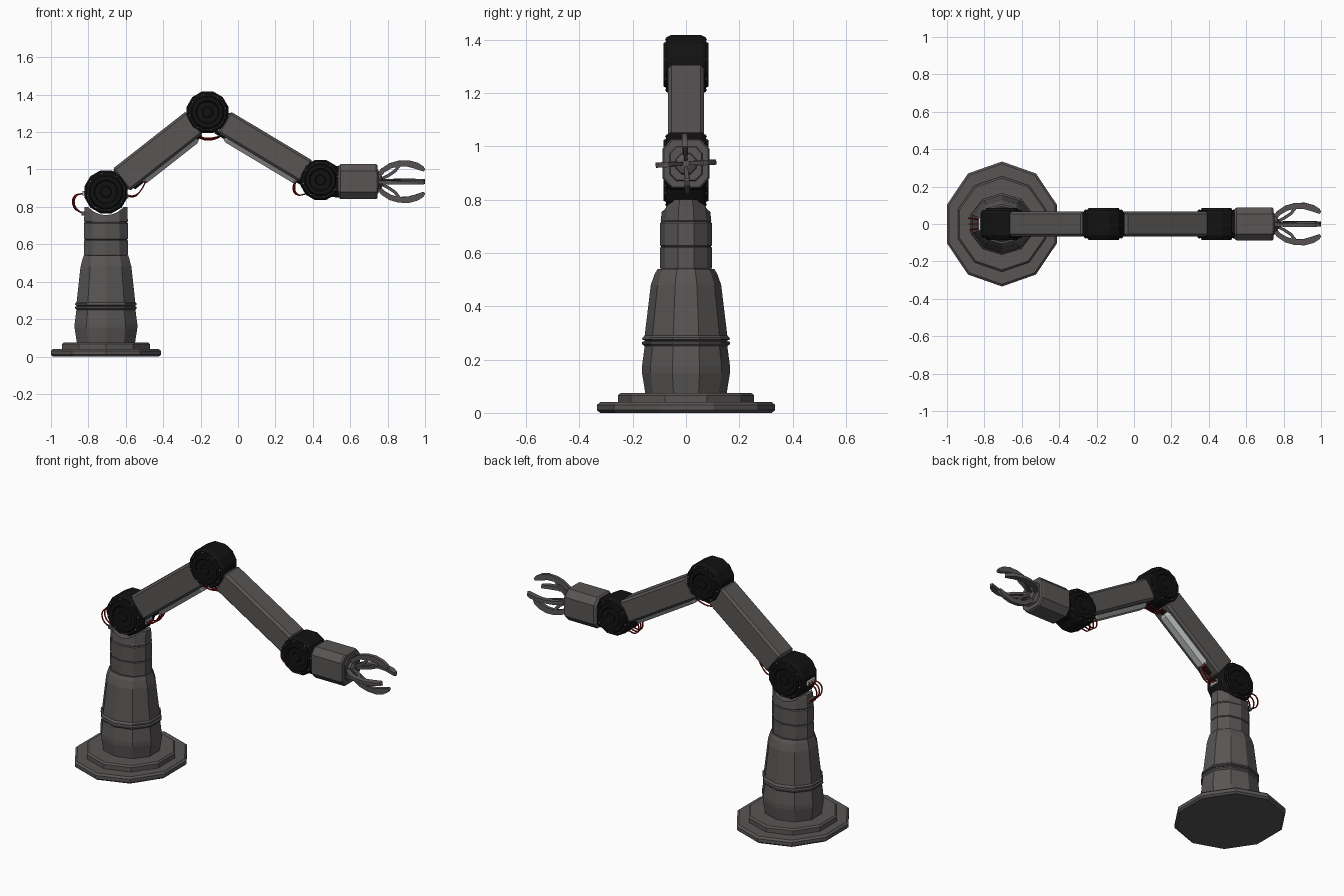
import bpy, bmesh
from math import sin, cos, pi, atan2, radians
from mathutils import Matrix, Vector

if "Cube" in bpy.data.objects:
    bpy.data.objects.remove(bpy.data.objects["Cube"])


def mat(name, rgb):
    m = bpy.data.materials.new(name)
    m.diffuse_color = (*rgb, 1)
    m.use_nodes = True
    m.node_tree.nodes["Principled BSDF"].inputs["Base Color"].default_value = m.diffuse_color
    return m


DARK = mat("dark_grey", (0.10, 0.09, 0.09))
BLACK = mat("black", (0.006, 0.006, 0.006))
LIGHT = mat("light_grey", (0.5, 0.52, 0.52))
RED = mat("red", (0.3, 0.005, 0.005))


def finish(name, bm, material, matrix=Matrix()):
    bmesh.ops.recalc_face_normals(bm, faces=bm.faces)
    me = bpy.data.meshes.new(name)
    bm.to_mesh(me)
    bm.free()
    me.materials.append(material)
    ob = bpy.data.objects.new(name, me)
    ob.matrix_world = matrix
    bpy.context.collection.objects.link(ob)
    return ob


def ngon(n, phase):
    return [(cos(phase + 2 * pi * i / n), sin(phase + 2 * pi * i / n)) for i in range(n)]


def loft(name, section, rings, material, matrix=Matrix()):
    """Stack a section scaled by (sx, sy) at each height z, capped at both ends."""
    bm = bmesh.new()
    loops = [[bm.verts.new((x * sx, y * sy, z)) for x, y in section] for sx, sy, z in rings]
    n = len(section)
    for a, b in zip(loops, loops[1:]):
        for i in range(n):
            bm.faces.new((a[i], a[(i + 1) % n], b[(i + 1) % n], b[i]))
    bm.faces.new(loops[0])
    bm.faces.new(loops[-1])
    return finish(name, bm, material, matrix)


def box(name, lo, hi, material, matrix=Matrix(), bevel=0.0):
    bm = bmesh.new()
    bmesh.ops.create_cube(bm, size=1)
    for v in bm.verts:
        v.co = [l + (c + 0.5) * (h - l) for c, l, h in zip(v.co, lo, hi)]
    ob = finish(name, bm, material, matrix)
    if bevel:
        m = ob.modifiers.new("bevel", 'BEVEL')
        m.width, m.segments = bevel, 1
    return ob


def wire(name, pts):
    cu = bpy.data.curves.new(name, 'CURVE')
    cu.dimensions = '3D'
    cu.bevel_depth, cu.bevel_resolution, cu.resolution_u = 0.004, 1, 6
    sp = cu.splines.new('BEZIER')
    sp.bezier_points.add(len(pts) - 1)
    for p, co in zip(sp.bezier_points, pts):
        p.co = co
        p.handle_left_type = p.handle_right_type = 'AUTO'
    cu.materials.append(RED)
    bpy.context.collection.objects.link(bpy.data.objects.new(name, cu))


SHOULDER = Vector((-0.706, 0, 0.88))
ELBOW = Vector((-0.163, 0, 1.306))
WRIST = Vector((0.441, 0, 0.944))
ten = ngon(10, pi / 2)
base = Matrix.Translation((-0.706, 0, 0))

# base plate and upper step
loft("base_plate", ten, [(.298, .322, 0), (.309, .334, .01), (.309, .334, .03), (.298, .322, .04)], DARK, base)
loft("base_step", ten, [(.247, .255, .04), (.247, .255, .066), (.238, .245, .075)], DARK, base)

# pedestal body with ring grooves
loft("pedestal", ten, [(.163, .152, .07), (.176, .165, .15), (.176, .165, .175), (.166, .155, .25),
                       (.173, .165, .258), (.173, .165, .266), (.162, .152, .27), (.173, .165, .276),
                       (.173, .163, .283), (.165, .155, .29), (.143, .132, .48), (.132, .118, .52),
                       (.125, .106, .54)], DARK, base)

# column with bands and a cradle cut for the shoulder
column = loft("column", ten, [(.119, .094, .535), (.123, .097, .545), (.123, .097, .62), (.119, .093, .624),
                              (.123, .097, .628), (.123, .097, .712), (.119, .093, .717), (.123, .095, .722),
                              (.121, .088, .775), (.121, .076, .80)], DARK, base)
lay = Matrix.Rotation(pi / 2, 4, 'X')
cutter = loft("cradle_cutter", ngon(24, 0), [(.124, .124, -.2), (.124, .124, .2)], DARK,
              Matrix.Translation(SHOULDER) @ lay)
cutter.hide_render = True
cutter.hide_set(True)
cut = column.modifiers.new("cradle", 'BOOLEAN')
cut.object, cut.operation, cut.solver = cutter, 'DIFFERENCE', 'EXACT'

# joint drums with raised caps and rim bolts
half = [(.115, .058), (.105, .075), (.09, .075), (.084, .085), (.064, .085), (.058, .078), (.03, .078), (.026, .082)]
for name, pos, k in (("shoulder", SHOULDER, 1.03), ("elbow", ELBOW, 1), ("wrist", WRIST, .97)):
    prof = [(r * k, r * k, -z) for r, z in reversed(half)] + [(r * k, r * k, z) for r, z in half]
    loft(name + "_joint", ngon(12, pi / 12), prof, BLACK, Matrix.Translation(pos) @ lay)
    bm = bmesh.new()
    for side in (-1, 1):
        for x, z in ngon(8, 0.2):
            bmesh.ops.create_icosphere(bm, subdivisions=1, radius=.004,
                                       matrix=Matrix.Translation((x * .097 * k, side * .075, z * .097 * k)))
    finish(name + "_bolts", bm, LIGHT, Matrix.Translation(pos))

# arm beams with a light actuator under each
tube = ngon(6, 0)
for name, a, b, h, start, d0, d1 in (("upper_arm", SHOULDER, ELBOW, .075, .1, .19, .56),
                                     ("forearm", ELBOW, WRIST, .067, .1, .15, .6)):
    d = b - a
    m = Matrix.Translation(a) @ Matrix.Rotation(-atan2(d.z, d.x), 4, 'Y')
    box(name, (start, -.067, -h), (d.length - .085, .067, h), DARK, m, .013)
    along = m @ Matrix.Translation((0, 0, -h)) @ Matrix.Rotation(pi / 2, 4, 'Y')
    sec = [(y, x) for x, y in tube]
    loft(name + "_actuator", sec, [(.018, .03, d0), (.026, .042, d0 + .015),
                                   (.026, .042, d1 - .015), (.018, .03, d1)], LIGHT, along)
    loft(name + "_actuator_rod", sec, [(.012, .018, d0 - .06), (.012, .018, d1 + .03)], BLACK, along)

# gripper body
G = Matrix.Translation((0, 0, .935)) @ Matrix.Rotation(pi / 2, 4, 'Y')
octo = [(1, -.6), (1, .6), (.6, 1), (-.6, 1), (-1, .6), (-1, -.6), (-.6, -1), (.6, -1)]
loft("wrist_collar", octo, [(.08, .072, .46), (.085, .077, .545)], BLACK, G)
loft("gripper_body", octo, [(.078, .072, .53), (.093, .088, .548), (.093, .088, .738), (.088, .083, .746),
                            (.065, .062, .746), (.062, .058, .752)], DARK, G)
loft("gripper_hub", ngon(8, pi / 8), [(.045, .045, .745), (.04, .04, .765), (.02, .02, .775)], DARK, G)


# four curved fingers, each with an inner strut
def ribbon(bm, pts, t):
    loops = []
    for i, (x, r, w) in enumerate(pts):
        p, q = pts[max(i - 1, 0)], pts[min(i + 1, len(pts) - 1)]
        n = Vector((-(q[1] - p[1]), q[0] - p[0])).normalized() * w
        loops.append([bm.verts.new((x + s * n.x, y, r + s * n.y))
                      for s, y in ((-1, -t), (1, -t), (1, t), (-1, t))])
    for a, b in zip(loops, loops[1:]):
        for i in range(4):
            bm.faces.new((a[i], a[(i + 1) % 4], b[(i + 1) % 4], b[i]))
    bm.faces.new(loops[0])
    bm.faces.new(loops[-1])


for k in range(4):
    bm = bmesh.new()
    ribbon(bm, [(.745, .025, .012), (.775, .06, .013), (.815, .085, .014), (.86, .097, .015),
                (.91, .097, .017), (.955, .085, .017), (.985, .07, .013), (.997, .06, .006)], .010)
    ribbon(bm, [(.76, .012, .007), (.80, .03, .008), (.84, .057, .008), (.865, .09, .008)], .007)
    finish("finger_%d" % (k + 1), bm, DARK,
           Matrix.Translation((0, 0, .935)) @ Matrix.Rotation(k * pi / 2 + radians(3), 4, 'X'))

# cable connectors
box("shoulder_connector", (-.832, -.035, .86), (-.80, .035, .885), LIGHT)
box("column_connector", (-.838, -.03, .755), (-.81, .03, .775), DARK)
box("arm_connector", (-.62, -.03, .845), (-.585, .03, .87), LIGHT)

# cables bridging the joints
for i, y in enumerate((-.025, 0, .025)):
    o = .004 * i
    wire("shoulder_cable_%d" % i, [(-.825, y, .873), (-.868 - o, y * 1.2, .855), (-.87 - o, y * 1.2, .80), (-.832, y, .765)])
    wire("upper_cable_%d" % i, [(-.595, y, .86), (-.55 - o, y, .862 - o), (-.515, y, .895), (-.49, y, .945)])
    wire("elbow_cable_%d" % i, [(-.23, y, 1.195), (-.195, y, 1.172 - o), (-.12, y, 1.172 - o), (-.07, y, 1.195)])
    wire("wrist_cable_%d" % i, [(.32, y, .95), (.303 - o, y, .91), (.318 - o, y, .868), (.37, y, .87)])
